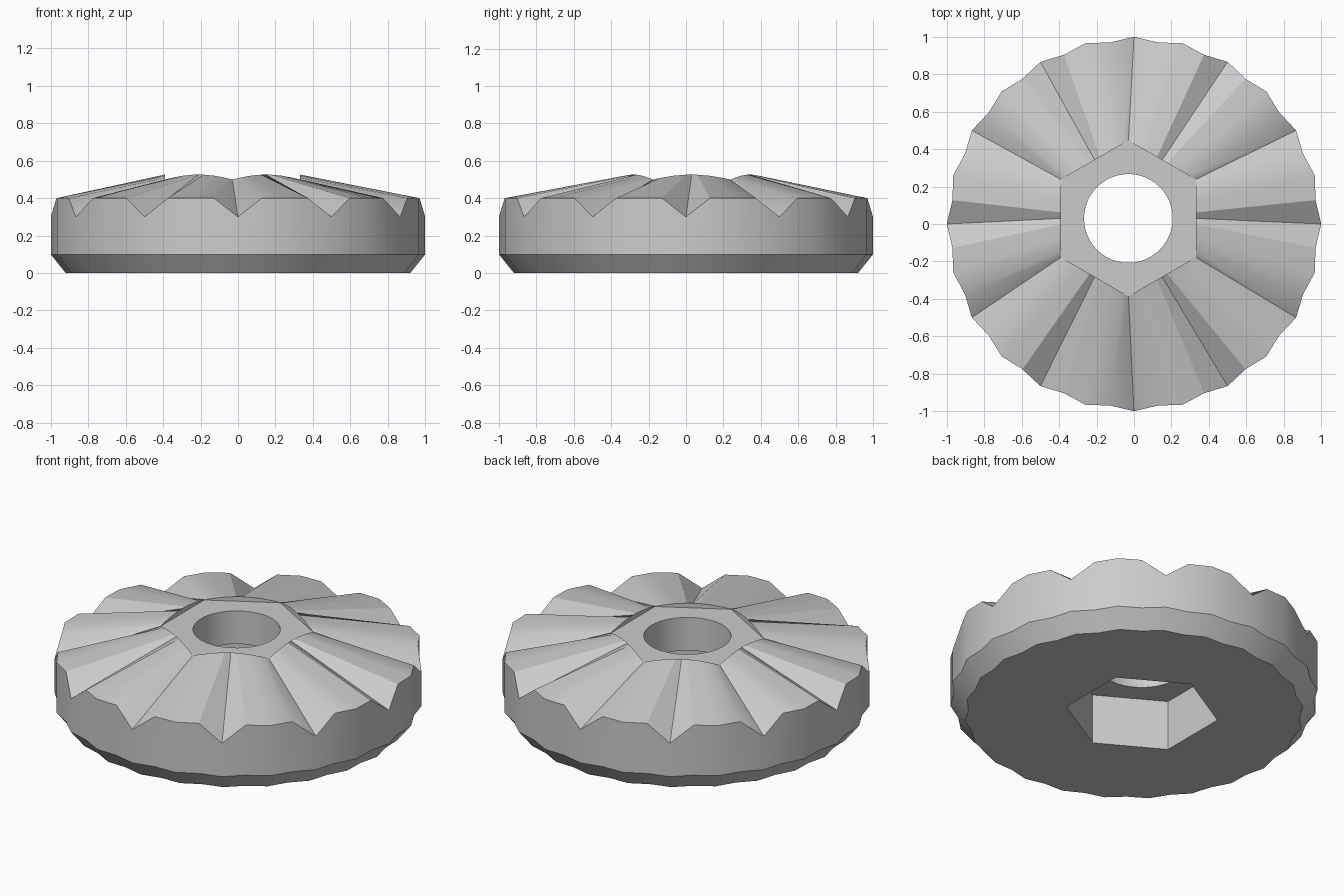
import bpy, bmesh
from math import cos, sin, pi, radians

cube = bpy.data.objects.get("Cube")
if cube:
    bpy.data.objects.remove(cube, do_unlink=True)

STEPS = 48                # four points per tooth, twelve teeth
HUB = (-0.03, 0.03)       # the bore and hexagons sit slightly off centre
APOTHEM = 0.36


def outline(size, z, notched=False):
    """Scalloped outer ring; notches drop every fourth point."""
    pts = []
    for i in range(STEPS):
        a = 2 * pi * i / STEPS
        r = size * (0.978 if i % 2 else 1.0)
        drop = 0.1 if notched and i % 4 == 0 else 0.0
        pts.append((r * cos(a), r * sin(a), z - drop))
    return pts


def hexagon(z, crowned=False):
    """Hexagonal ring, flats facing x; a crowned rim is highest mid-flat."""
    pts = []
    for i in range(STEPS):
        shift = {0: 0, 1: -2.5, 2: 0, 3: 2.5}[i % 4]
        deg = 360 * i / STEPS + shift
        off = radians((deg + 30) % 60 - 30)
        r = APOTHEM / cos(off)
        a = radians(deg)
        height = z - 0.48 * (r - APOTHEM) if crowned else z
        pts.append((HUB[0] + r * cos(a), HUB[1] + r * sin(a), height))
    return pts


def circle(r, z):
    return [(HUB[0] + r * cos(2 * pi * i / STEPS),
             HUB[1] + r * sin(2 * pi * i / STEPS), z) for i in range(STEPS)]


# Closed section: chamfer, wall, toothed face, hub recess, bore, hex pocket
sections = [
    outline(0.92, 0.0),
    outline(1.0, 0.1),
    outline(1.0, 0.4, notched=True),
    hexagon(0.526, crowned=True),
    hexagon(0.498),
    circle(0.237, 0.498),
    circle(0.237, 0.3),
    hexagon(0.3),
    hexagon(0.0),
]

bm = bmesh.new()
rings = [[bm.verts.new(p) for p in s] for s in sections]
for k, ring in enumerate(rings):
    upper = rings[(k + 1) % len(rings)]
    for i in range(STEPS):
        j = (i + 1) % STEPS
        bm.faces.new((ring[i], ring[j], upper[j], upper[i]))
bmesh.ops.recalc_face_normals(bm, faces=bm.faces)

mesh = bpy.data.meshes.new("toothed_disc")
bm.to_mesh(mesh)
bm.free()
disc = bpy.data.objects.new("toothed_disc", mesh)
bpy.context.collection.objects.link(disc)

# Plain grey material
grey = bpy.data.materials.new("plain_grey")
grey.use_nodes = True
colour = (0.6, 0.6, 0.6, 1.0)
grey.diffuse_color = colour
grey.node_tree.nodes["Principled BSDF"].inputs["Base Color"].default_value = colour
mesh.materials.append(grey)

bpy.context.view_layer.objects.active = disc
disc.select_set(True)
bpy.ops.object.shade_smooth_by_angle(angle=radians(30))
